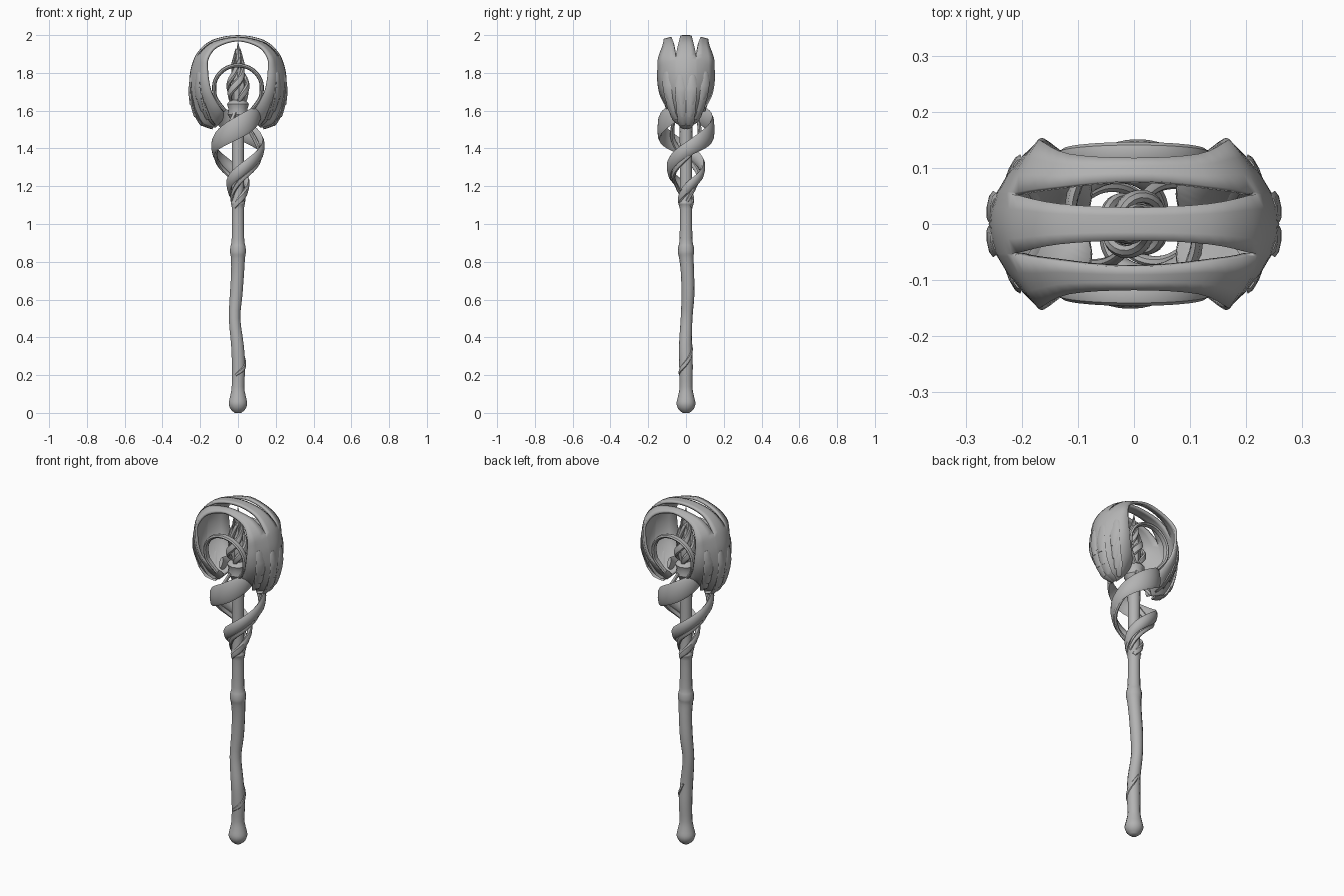
import bpy, bmesh, math
from mathutils import Vector, Matrix

cube = bpy.data.objects.get("Cube")
if cube:
    bpy.data.objects.remove(cube)

# One plain grey material
grey = bpy.data.materials.new("stone_grey")
grey.use_nodes = True
grey.diffuse_color = (0.45, 0.45, 0.45, 1)
grey.node_tree.nodes["Principled BSDF"].inputs["Base Color"].default_value = grey.diffuse_color


def smooth(keys, steps):
    """Catmull-Rom resampling of tuples of any length."""
    pts = [keys[0], *keys, keys[-1]]
    out = []
    for a, b, c, d in zip(pts, pts[1:], pts[2:], pts[3:]):
        for i in range(steps):
            t = i / steps
            out.append(tuple(
                q + t * (r - p) / 2 + t * t * (p - 2.5 * q + 2 * r - s / 2)
                + t ** 3 * (1.5 * (q - r) + (s - p) / 2)
                for p, q, r, s in zip(a, b, c, d)))
    return out + [tuple(keys[-1])]


def finish(name, bm, angle=40):
    bmesh.ops.recalc_face_normals(bm, faces=bm.faces)
    mesh = bpy.data.meshes.new(name)
    bm.to_mesh(mesh)
    bm.free()
    obj = bpy.data.objects.new(name, mesh)
    bpy.context.collection.objects.link(obj)
    mesh.materials.append(grey)
    bpy.ops.object.select_all(action="DESELECT")
    obj.select_set(True)
    bpy.context.view_layer.objects.active = obj
    bpy.ops.object.shade_smooth_by_angle(angle=math.radians(angle))
    return obj


def radial(p):
    return Vector((p.x, p.y, 0)) if p.xy.length > 1e-4 else Vector((1, 0, 0))


def sweep(name, rows, out=radial, sides=8, turns=1):
    """Oval tube; rows are (x, y, z, half width, half thickness)."""
    for k in range(turns):
        bm = bmesh.new()
        pts = [Vector(r[:3]) for r in rows]
        rings = []
        for i, (p, r) in enumerate(zip(pts, rows)):
            tangent = (pts[min(i + 1, len(pts) - 1)] - pts[max(i - 1, 0)]).normalized()
            side = tangent.cross(out(p)).normalized()
            up = side.cross(tangent)
            ring = []
            for j in range(sides):
                a = math.tau * j / sides
                ring.append(bm.verts.new(p + side * r[3] * math.cos(a) + up * r[4] * math.sin(a)))
            rings.append(ring)
        for a, b in zip(rings, rings[1:]):
            for j in range(sides):
                m = (j + 1) % sides
                bm.faces.new((a[j], a[m], b[m], b[j]))
        bm.faces.new(rings[0])
        bm.faces.new(rings[-1])
        bm.transform(Matrix.Rotation(math.pi * k, 4, "Z"))
        finish(f"{name}_{k + 1}" if turns > 1 else name, bm)


def helix(keys, steps=8):
    """Keys are (degrees, z, radius, half width, half thickness)."""
    return [(r * math.cos(math.radians(a)), r * math.sin(math.radians(a)), z, w, t)
            for a, z, r, w, t in smooth(keys, steps)]


# Gnarled shaft with pommel, knot and collar: (x, y, z, radius)
shaft = [(0, 0, 0, .018), (0, 0, .02, .04), (0, 0, .05, .05), (0, 0, .09, .042),
         (0, 0, .14, .034), (.003, 0, .25, .036), (-.003, -.003, .36, .034),
         (-.018, .003, .5, .031), (-.01, .01, .62, .034), (-.002, .008, .74, .035),
         (0, .002, .82, .038), (0, 0, .85, .043), (0, 0, .88, .041), (0, 0, .92, .034),
         (0, 0, 1.08, .033), (0, 0, 1.11, .039), (0, 0, 1.14, .033),
         (0, 0, 1.3, .032), (0, 0, 1.5, .034), (0, 0, 1.58, .036)]
sweep("shaft", [(*r, r[3]) for r in smooth(shaft, 3)], out=lambda p: Vector((1, 0, 0)), sides=14)

# Small vine wound on the lower grip
sweep("grip_vine", helix([(-110, .2, .033, .006, .004), (-30, .24, .036, .012, .008),
                          (40, .3, .034, .01, .007), (100, .36, .03, .004, .004)]))

# Broad ribbons spiralling out of the shaft to the wings
sweep("spiral_ribbon", helix([(-130, 1.09, .03, .012, .008), (-40, 1.15, .036, .02, .012),
                              (20, 1.2, .05, .025, .013), (90, 1.27, .083, .03, .014),
                              (180, 1.39, .125, .036, .014), (225, 1.45, .137, .048, .014),
                              (270, 1.51, .138, .055, .013), (315, 1.57, .128, .05, .012),
                              (360, 1.61, .11, .03, .01)]), turns=2)
# Thin strands following the ribbons
sweep("spiral_strand", helix([(10, 1.12, .032, .008, .007), (80, 1.2, .05, .012, .009),
                              (140, 1.28, .092, .013, .01), (185, 1.36, .118, .014, .01),
                              (215, 1.44, .115, .014, .01), (235, 1.52, .085, .012, .009),
                              (250, 1.59, .05, .01, .008)]), turns=2)

# Winged crown: (outer x, outer z, rim x, rim z, half depth), tip to top centre
half = [(.12, 1.51, .08, 1.55, .02), (.19, 1.525, .075, 1.585, .065),
        (.235, 1.59, .1, 1.62, .105), (.256, 1.68, .14, 1.68, .138),
        (.258, 1.75, .16, 1.75, .152), (.248, 1.83, .168, 1.82, .152),
        (.213, 1.91, .165, 1.88, .148), (.135, 1.975, .115, 1.945, .125),
        (0, 2.0, 0, 1.98, .118)]
mirrored = [(-a, b, -c, d, e) for a, b, c, d, e in half[-2::-1]]
crown = smooth(half + mirrored, 4)


def crown_point(row, v, push=0):
    ox, oz, rx, rz, hy = row
    f = 1 - v * v
    p = Vector((rx + (ox - rx) * f, hy * v, rz + (oz - rz) * f))
    return p + (p - Vector((0, 0, 1.75))).normalized() * push


bm = bmesh.new()
grid = []
for row in crown:
    # slots open between the three arching bands near the top
    slot = max(0, 1 - (row[0] / .215) ** 2) if row[1] > 1.8 else 0
    a, b = .35 - .1 * slot, .38 + .27 * slot
    cols = [a / 2, a, b, (2 * b + 1) / 3, (b + 2) / 3, 1]
    cols = [-c for c in reversed(cols)] + [0] + cols
    grid.append(([bm.verts.new(crown_point(row, v)) for v in cols], slot))
for (r0, s0), (r1, s1) in zip(grid, grid[1:]):
    for j in range(len(r0) - 1):
        if j in (3, 8) and max(s0, s1) > 0:
            continue
        bm.faces.new((r0[j], r0[j + 1], r1[j + 1], r1[j]))
shell = finish("winged_crown", bm)
solid = shell.modifiers.new("thickness", "SOLIDIFY")
solid.thickness = .014
# thicken towards the inside only
centre = Vector((0, 0, 1.75))
face = shell.data.polygons[len(shell.data.polygons) // 2]
solid.offset = -1 if face.normal.dot(face.center - centre) > 0 else 1

# Overlapping feathers on the lower wings, in rows from the tip upward
for level in range(4):
    tip = 1 + 3 * level
    for n, v in enumerate((-.62, -.2, .2, .62)):
        keys = []
        for s in range(7):
            t = s / 6
            wide = .028 * math.sin(math.pi * (.12 + .8 * t)) ** .6
            row = crown[min(tip + round(8 * (1 - t)) + (1 if abs(v) > .5 else 0), 22)]
            p = crown_point(row, v * (1.1 - .1 * t), -.006 + .014 * t)
            keys.append((*p, wide, .008 - .003 * t))
        sweep(f"feather_{level + 1}_{n + 1}", keys, out=lambda p: p - centre, turns=2)

# Inner hoops at front and back, running down into the spiral
hoop = [(-.07, -.09, 1.6, .014, .01), (-.115, -.105, 1.66, .016, .011)]
for k in range(9):
    a = math.radians(190 - 25 * k)
    hoop.append((.127 * math.cos(a), -.115 - .013 * math.sin(a), 1.72 + .12 * math.sin(a), .018, .011))
hoop += [(.115, -.105, 1.66, .016, .011), (.07, -.09, 1.6, .014, .01)]
sweep("inner_hoop", smooth(hoop, 3), out=lambda p: Vector((p.x, 0, p.z - 1.7)), turns=2)

# Cup holding the flame
cup = [(1.55, .036), (1.58, .055), (1.61, .05), (1.635, .058), (1.65, .045), (1.66, .02)]
sweep("flame_cup", [(0, 0, z, r, r) for z, r in cup], out=lambda p: Vector((1, 0, 0)), sides=12)

# Flame: slim core wrapped by twisting tongues
core = [(0, 0, 1.64, .03, .03), (.005, 0, 1.72, .04, .04), (-.004, 0, 1.8, .026, .026),
        (.003, 0, 1.88, .016, .016), (0, 0, 1.96, .002, .002)]
sweep("flame_core", smooth(core, 4), out=lambda p: Vector((1, .01, 0)), sides=8)
for k in range(4):
    turn = 90 * k
    top = 1.93 - .05 * (k % 2)
    sweep(f"flame_tongue_{k + 1}", helix([
        (turn, 1.64, .03, .008, .008), (turn + 35, 1.69, .052, .018, .011),
        (turn + 80, 1.74, .05, .02, .012), (turn + 140, 1.8, .03, .015, .011),
        (turn + 190, 1.86, .024, .01, .009), (turn + 220, top, .014, .002, .002)], 4))
